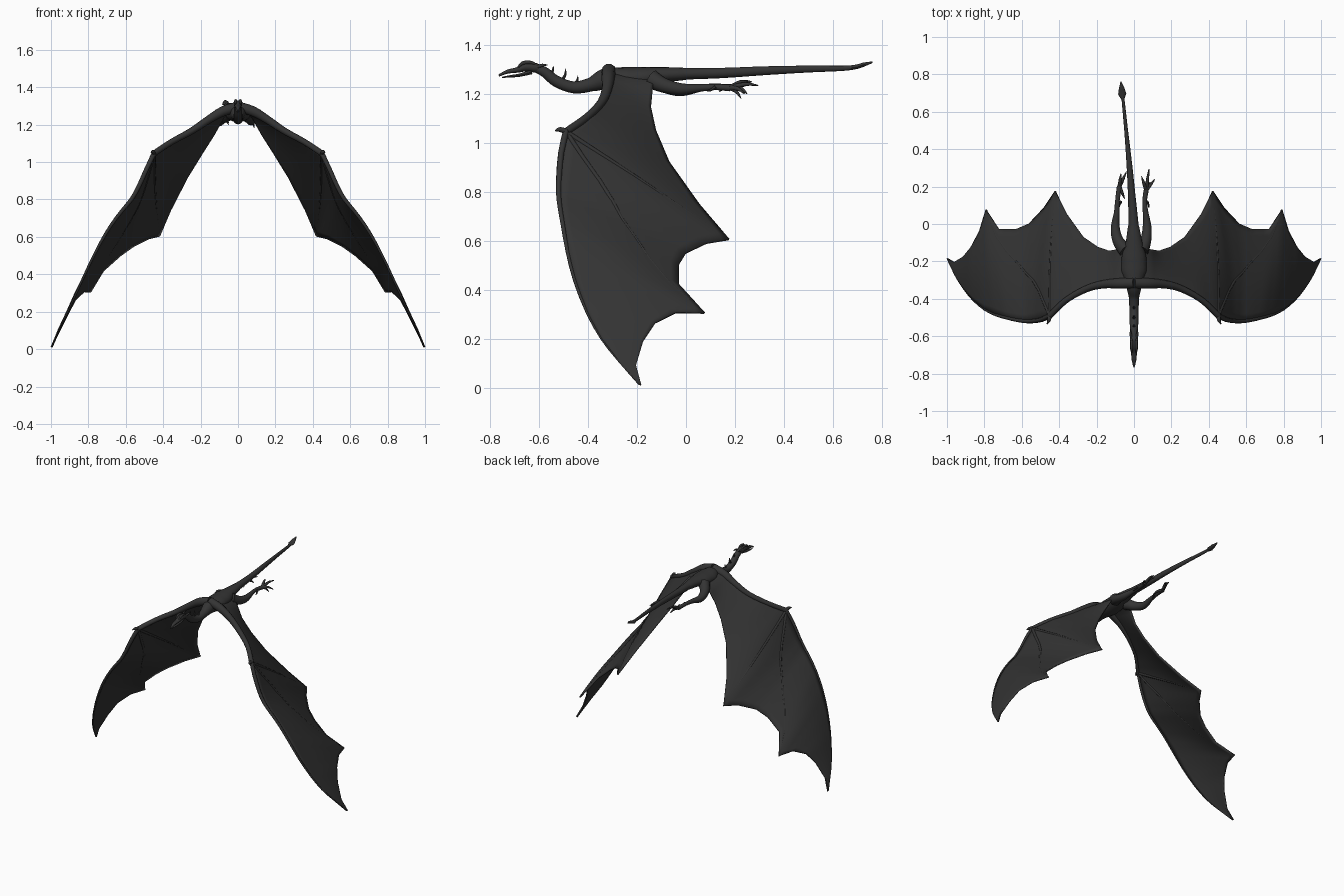
import bpy, bmesh, math
from mathutils import Vector

dark = bpy.data.materials.new("charcoal_hide")
dark.diffuse_color = (0.034, 0.034, 0.034, 1)


def finish(name, bm, mirror=False, angle=50):
    bmesh.ops.recalc_face_normals(bm, faces=bm.faces)
    me = bpy.data.meshes.new(name)
    bm.to_mesh(me)
    bm.free()
    me.materials.append(dark)
    ob = bpy.data.objects.new(name, me)
    bpy.context.collection.objects.link(ob)
    bpy.ops.object.select_all(action='DESELECT')
    ob.select_set(True)
    bpy.context.view_layer.objects.active = ob
    bpy.ops.object.shade_smooth_by_angle(angle=math.radians(angle))
    if mirror:
        ob.modifiers.new("mirror", 'MIRROR').use_clip = False
    return ob


def spline(rows, n):
    """Catmull-Rom through rows of numbers, n steps for each gap."""
    vs = [Vector(r) for r in rows]
    out = []
    for i in range(len(vs) - 1):
        a, b, c, d = vs[max(i - 1, 0)], vs[i], vs[i + 1], vs[min(i + 2, len(vs) - 1)]
        for k in range(n):
            t = k / n
            out.append(b + 0.5 * t * ((c - a) + t * ((2 * a - 5 * b + 4 * c - d)
                       + t * (3 * b - 3 * c + d - a))))
    return out + [vs[-1]]


def tube(name, rows, sides=12, n=4, mirror=False):
    """Limb through (x, y, z, half width, half height)."""
    rows = [tuple(r) if len(r) == 5 else tuple(r) + (r[3],) for r in rows]
    pts = spline([r[:3] for r in rows], n)
    rad = []
    for i in range(len(rows) - 1):
        for k in range(n):
            rad.append([rows[i][j] + (rows[i + 1][j] - rows[i][j]) * k / n for j in (3, 4)])
    rad.append(rows[-1][3:])
    bm = bmesh.new()
    rings = []
    for i, p in enumerate(pts):
        d = (pts[min(i + 1, len(pts) - 1)] - pts[max(i - 1, 0)]).normalized()
        side = d.cross(Vector((0, 0, 1)))
        side = side.normalized() if side.length > 0.05 else Vector((1, 0, 0))
        up = side.cross(d)
        rings.append([bm.verts.new(p + side * rad[i][0] * math.cos(a) + up * rad[i][1] * math.sin(a))
                      for a in (2 * math.pi * k / sides for k in range(sides))])
    for r, s in zip(rings, rings[1:]):
        for k in range(sides):
            bm.faces.new((r[k], r[(k + 1) % sides], s[(k + 1) % sides], s[k]))
    bm.faces.new(rings[0])
    bm.faces.new(rings[-1])
    return finish(name, bm, mirror)


# Wing: leading edge and trailing edge stations, root to tip
lead = [(0, -.315, 1.295), (.08, -.318, 1.272), (.16, -.322, 1.225), (.25, -.345, 1.165),
        (.36, -.405, 1.105), (.45, -.49, 1.045), (.49, -.51, .96), (.53, -.518, .87),
        (.57, -.52, .80), (.62, -.515, .74), (.68, -.502, .66), (.74, -.485, .56),
        (.80, -.455, .44), (.86, -.405, .31), (.91, -.345, .20), (.955, -.275, .11), (.995, -.19, .012)]
trail = [(0, -.13, 1.285), (.08, -.135, 1.235), (.13, -.145, 1.145), (.19, -.125, 1.05),
         (.27, -.07, .92), (.36, .055, .745), (.42, .175, .605), (.48, .085, .59),
         (.56, .0, .55), (.63, -.03, .50), (.72, -.03, .42), (.79, .075, .305),
         (.825, -.04, .307), (.87, -.125, .265), (.91, -.175, .19), (.96, -.205, .09), (.997, -.183, .01)]


def wing_point(s, t):
    i = min(int(s), len(lead) - 2)
    f = s - i
    a = Vector(lead[i]).lerp(Vector(lead[i + 1]), f)
    b = Vector(trail[i]).lerp(Vector(trail[i + 1]), f)
    bulge = 0.03 * math.sin(math.pi * t) * (a - b).length
    return a.lerp(b, t) + Vector((.75, 0, .65)) * bulge * min(1, s / 2)


bm = bmesh.new()
S, T = (len(lead) - 1) * 3, 14
top = [[bm.verts.new(wing_point(i / 3, j / T)) for j in range(T + 1)] for i in range(S + 1)]
for i in range(S):
    for j in range(T):
        bm.faces.new((top[i][j], top[i + 1][j], top[i + 1][j + 1], top[i][j + 1]))
membrane = finish("wing_membrane", bm, True)
sol = membrane.modifiers.new("thickness", 'SOLIDIFY')
sol.thickness = 0.01
sol.offset = 0

# Wing bones: arm, leading finger and two inner fingers
tube("wing_arm", [p + (r,) for p, r in zip(lead[:6], (.03, .028, .022, .018, .016, .016))], 10, 3, True)
tube("wing_leading_finger", [p + (.014 - .001 * i,) for i, p in enumerate(lead[5:])], 8, 2, True)
for k, end in enumerate((6, 11)):
    tube(f"wing_finger_{k + 1}", [tuple(wing_point(5 + (end - 5) * u / 8, u / 8)) + (.011 - .0008 * u,)
                                  for u in range(9)], 8, 1, True)
tube("wing_claw", [(.45, -.485, 1.045, .013), (.455, -.515, 1.055, .01), (.465, -.535, 1.05, .002)], 8, 3, True)

# Body with neck and head, snout to rump
tube("body_and_neck", [(0, -.61, 1.305, .018), (0, -.575, 1.288, .021), (0, -.53, 1.252, .023),
                       (0, -.46, 1.227, .024), (0, -.39, 1.238, .028), (0, -.33, 1.26, .042, .045),
                       (0, -.25, 1.262, .07, .048), (0, -.17, 1.268, .065, .043), (0, -.1, 1.278, .045, .032),
                       (-.003, 0, 1.282, .026, .024)], 16)
tube("tail", [(0, -.1, 1.28, .04, .03), (-.003, 0, 1.283, .027, .024), (-.012, .15, 1.286, .02, .021),
              (-.025, .32, 1.295, .015, .018), (-.042, .5, 1.302, .01, .014), (-.058, .66, 1.306, .008, .01),
              (-.064, .72, 1.318, .006, .008)], 12)
tube("tail_blade", [(-.06, .665, 1.306, .006), (-.063, .695, 1.31, .022, .009),
                    (-.066, .725, 1.32, .015, .009), (-.07, .762, 1.33, .001, .003)], 10)
tube("skull", [(0, -.59, 1.298, .014), (0, -.615, 1.307, .022, .02), (0, -.655, 1.31, .022, .019),
               (0, -.69, 1.298, .016, .011), (0, -.73, 1.291, .012, .008), (0, -.765, 1.275, .003, .004)], 12)
tube("lower_jaw", [(0, -.63, 1.29, .016, .01), (0, -.68, 1.277, .012, .007),
                   (0, -.72, 1.272, .008, .005), (0, -.752, 1.268, .002)], 10)

# Head horns, brow ridges and neck spikes
tube("horn", [(.013, -.61, 1.31, .008), (.018, -.585, 1.318, .006), (.018, -.565, 1.318, .001)], 8, 3, True)
tube("brow", [(.012, -.685, 1.31, .004), (.013, -.665, 1.327, .008), (.012, -.63, 1.328, .007),
              (.012, -.61, 1.315, .003)], 8, 3, True)
for k, (y, z, h) in enumerate(((-.555, 1.285, .03), (-.505, 1.262, .042), (-.455, 1.245, .03))):
    tube(f"neck_spike_{k + 1}", [(0, y - .005, z - .012, .01), (0, y + .012, z + h * .4, .006),
                                 (0, y + .012, z + h, .001)], 6, 2)

# Hind legs trail behind the body, each in its own pose
legs = {
    "left": ([(-.045, -.14, 1.26, .04), (-.085, -.09, 1.235, .03), (-.1, -.02, 1.215, .024),
              (-.092, .06, 1.225, .015), (-.088, .13, 1.23, .012), (-.078, .2, 1.225, .014)],
             [(-.04, .28, 1.235), (-.05, .25, 1.2), (-.07, .27, 1.25), (-.05, .135, 1.21)]),
    "right": ([(.04, -.14, 1.26, .04), (.062, -.09, 1.235, .03), (.07, -.02, 1.22, .024),
               (.062, .06, 1.225, .015), (.057, .12, 1.228, .012), (.065, .18, 1.225, .014)],
              [(.04, .255, 1.25), (.08, .295, 1.235), (.112, .24, 1.2), (.088, .225, 1.182)]),
}
for side, (path, toes) in legs.items():
    tube(f"{side}_leg", path, 12)
    foot = Vector(path[-1][:3])
    for k, tip in enumerate(toes):
        tip = Vector(tip)
        mid = foot.lerp(tip, .55) + Vector((0, 0, .01))
        tube(f"{side}_toe_{k + 1}", [tuple(foot) + (.011,), tuple(mid) + (.008,), tuple(tip) + (.0015,)], 8, 3)
# Folded small spur on each heel
tube("heel_spur", [(.07, .12, 1.228, .008), (.078, .1, 1.215, .005), (.08, .085, 1.212, .001)], 6, 2, True)
